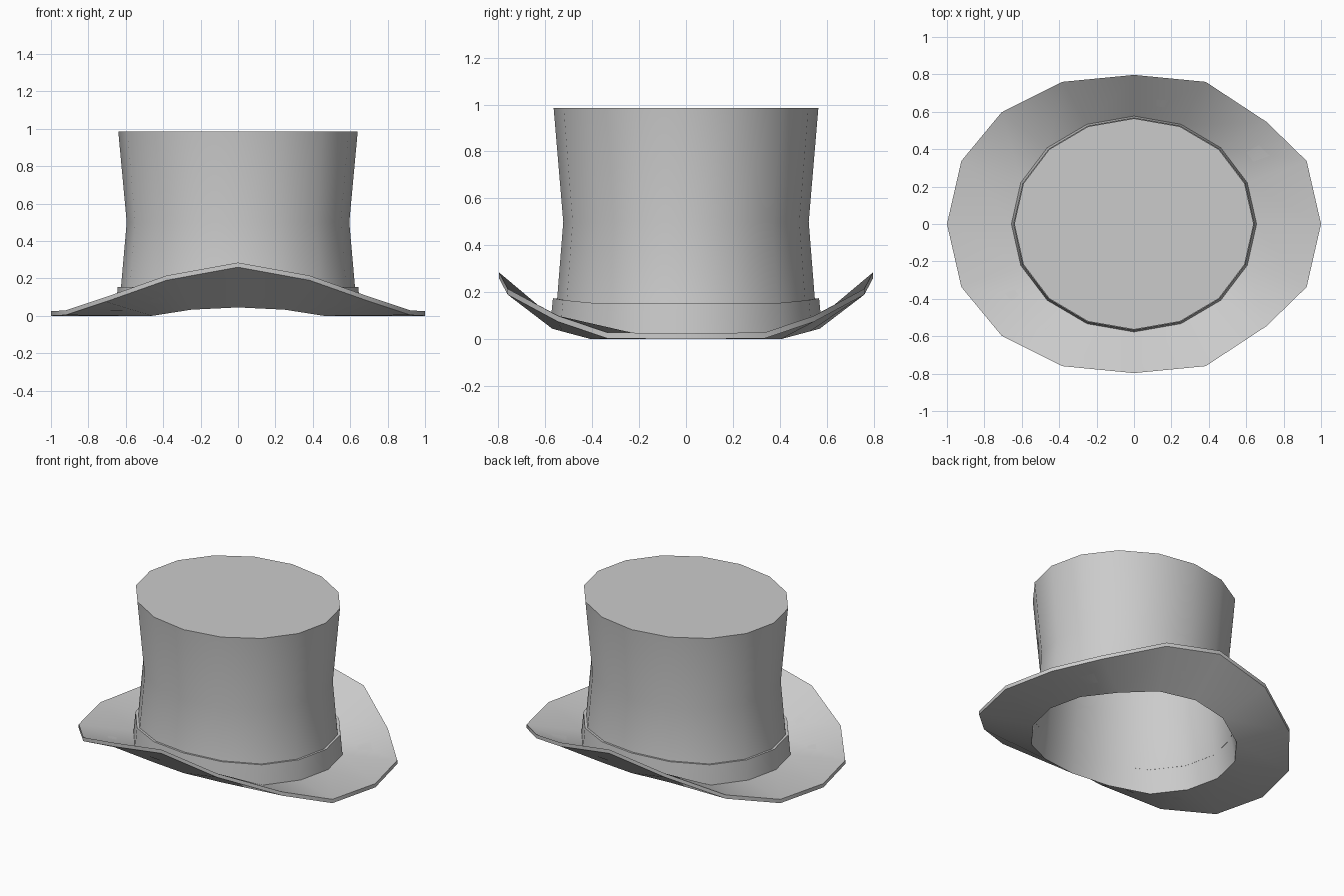
import bpy, bmesh, math

if "Cube" in bpy.data.objects:
    bpy.data.objects.remove(bpy.data.objects["Cube"])

N = 16
HOLE_LIFT = [0, 0, 0.0, 0.033, 0.045]        # bend of the brim round the crown
BAND_LIFT = [0, 0, 0.0, 0.012, 0.02]
RIM_X = [1, 0.923, 0.708, 0.383, 0]
RIM_Y = [0, 0.337, 0.597, 0.76, 0.797]
RIM_Z = [0, 0.004, 0.075, 0.19, 0.26]        # curled-up front and back edge


def quarter(i):
    # index within one quadrant, 0 at the sides and 4 at front/back
    k = i % 8
    return k if k <= 4 else 8 - k


def oval(rx, ry, z, lift=None):
    ring = []
    for i in range(N):
        a = 2 * math.pi * i / N
        dz = lift[quarter(i)] if lift else 0
        ring.append((rx * math.cos(a), ry * math.sin(a), z + dz))
    return ring


def rim(dz):
    ring = []
    for i in range(N):
        a, q = 2 * math.pi * i / N, quarter(i)
        x = math.copysign(RIM_X[q], math.cos(a))
        y = math.copysign(RIM_Y[q], math.sin(a))
        if q == 2 and x > 0:
            y *= 0.915                        # flatter right corners
        ring.append((x, y, RIM_Z[q] + dz))
    return ring


def loft(name, rings, cap=False, closed=False):
    bm = bmesh.new()
    loops = [[bm.verts.new(p) for p in r] for r in rings]
    pairs = list(zip(loops, loops[1:]))
    if closed:
        pairs.append((loops[-1], loops[0]))
    for lo, hi in pairs:
        for i in range(N):
            j = (i + 1) % N
            bm.faces.new((lo[i], lo[j], hi[j], hi[i]))
    if cap:
        bm.faces.new(loops[-1])
    me = bpy.data.meshes.new(name)
    bm.to_mesh(me)
    bm.free()
    ob = bpy.data.objects.new(name, me)
    bpy.context.collection.objects.link(ob)
    bpy.ops.object.select_all(action='DESELECT')
    ob.select_set(True)
    bpy.context.view_layer.objects.active = ob
    bpy.ops.object.shade_smooth_by_angle(angle=math.radians(35))
    return ob


# brim: thin closed slab with curled front and back
loft("brim", [oval(0.65, 0.57, 0, HOLE_LIFT), rim(0), rim(0.025),
              oval(0.65, 0.57, 0.025, HOLE_LIFT)], closed=True)

# crown: waisted wall with a flat top, open below
loft("crown", [oval(0.65, 0.57, 0, HOLE_LIFT), oval(0.625, 0.55, 0.16),
               oval(0.595, 0.523, 0.5), oval(0.64, 0.564, 0.985)], cap=True)

# hat band: slightly flared strip with a narrow ledge on top
loft("hat_band", [oval(0.656, 0.578, 0.02, HOLE_LIFT),
                  oval(0.643, 0.567, 0.155, BAND_LIFT),
                  oval(0.625, 0.55, 0.153, BAND_LIFT)])
